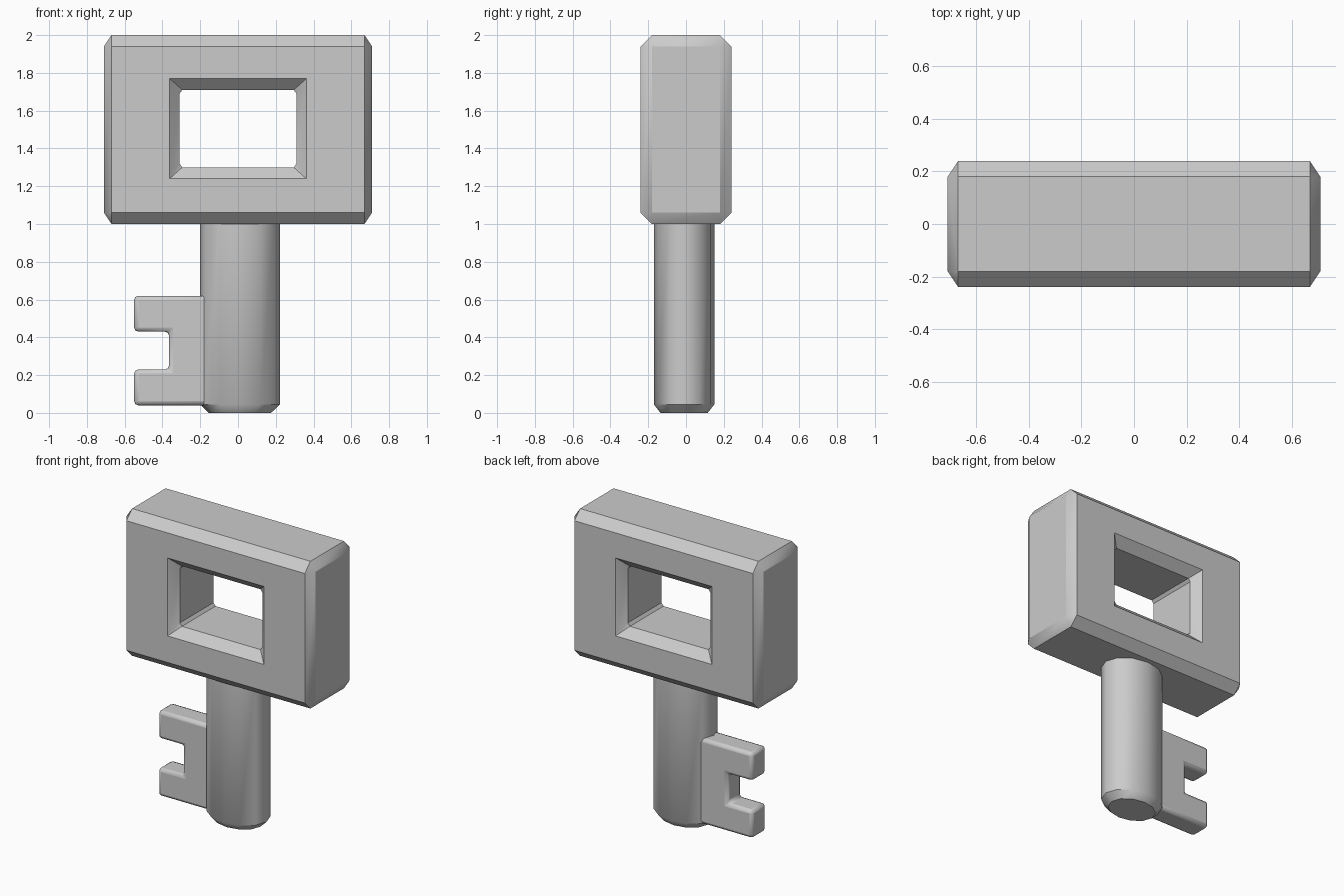
import bpy
import bmesh
import math

cube = bpy.data.objects.get("Cube")
if cube:
    bpy.data.objects.remove(cube, do_unlink=True)

grey = bpy.data.materials.new("plain_grey")
grey.use_nodes = True
grey.diffuse_color = (0.6, 0.6, 0.6, 1)
grey.node_tree.nodes["Principled BSDF"].inputs["Base Color"].default_value = (0.6, 0.6, 0.6, 1)


def finish(bm, name, angle, bevel=0):
    """Turn a bmesh into a named, shaded object."""
    bmesh.ops.remove_doubles(bm, verts=bm.verts[:], dist=0.0001)
    bmesh.ops.recalc_face_normals(bm, faces=bm.faces[:])
    mesh = bpy.data.meshes.new(name)
    bm.to_mesh(mesh)
    bm.free()
    mesh.materials.append(grey)
    obj = bpy.data.objects.new(name, mesh)
    bpy.context.collection.objects.link(obj)
    if bevel:
        mod = obj.modifiers.new("soft_edges", "BEVEL")
        mod.width = bevel
        mod.segments = 2
        mod.limit_method = "ANGLE"
    bpy.ops.object.select_all(action="DESELECT")
    obj.select_set(True)
    bpy.context.view_layer.objects.active = obj
    bpy.ops.object.shade_smooth_by_angle(angle=math.radians(angle))
    return obj


def bridge(bm, a, b):
    """Join two rings of equal length with quads."""
    n = len(a)
    for i in range(n):
        j = (i + 1) % n
        bm.faces.new((a[i], a[j], b[j], b[i]))


def corner_ring(bm, y, mid_z, half_x, half_z, cut_x=0, cut_z=0):
    """Rectangle in the xz plane with clipped corners, eight points."""
    pts = []
    for sx, sz in ((1, 1), (-1, 1), (-1, -1), (1, -1)):
        pair = [(sx * half_x, sz * (half_z - cut_z)),
                (sx * (half_x - cut_x), sz * half_z)]
        pts += pair if sx * sz > 0 else pair[::-1]
    return [bm.verts.new((x, y, mid_z + z)) for x, z in pts]


# Head: chamfered block with a flared window, as a closed loop of rings
FACE, SIDE = 0.24, 0.18
bm = bmesh.new()
rings = [
    corner_ring(bm, -FACE, 1.5, 0.67, 0.44),
    corner_ring(bm, -SIDE, 1.5, 0.71, 0.5, 0.04, 0.06),
    corner_ring(bm, SIDE, 1.5, 0.71, 0.5, 0.04, 0.06),
    corner_ring(bm, FACE, 1.5, 0.67, 0.44),
    corner_ring(bm, FACE, 1.505, 0.362, 0.265),
    corner_ring(bm, SIDE, 1.505, 0.31, 0.205, 0.015, 0.02),
    corner_ring(bm, -SIDE, 1.505, 0.31, 0.205, 0.015, 0.02),
    corner_ring(bm, -FACE, 1.505, 0.362, 0.265),
]
for k, ring in enumerate(rings):
    bridge(bm, ring, rings[(k + 1) % len(rings)])
bmesh.ops.dissolve_degenerate(bm, dist=0.0001, edges=bm.edges[:])
finish(bm, "key_head", 30)

# Shaft: twelve-sided oval post with a chamfered tip
bm = bmesh.new()
rings = []
for z, rx, ry in ((0, 0.165, 0.125), (0.045, 0.212, 0.16), (1.04, 0.212, 0.16)):
    rings.append([bm.verts.new((0.01 + rx * math.cos(a), -0.01 + ry * math.sin(a), z))
                  for a in (i * math.tau / 12 for i in range(12))])
bridge(bm, rings[0], rings[1])
bridge(bm, rings[1], rings[2])
bm.faces.new(rings[0])
bm.faces.new(rings[2])
finish(bm, "key_shaft", 40)

# Bit: notched plate with two teeth
outline = [(-0.1, 0.04), (-0.55, 0.04), (-0.55, 0.23), (-0.365, 0.23),
           (-0.365, 0.43), (-0.55, 0.43), (-0.55, 0.62), (-0.1, 0.62)]
bm = bmesh.new()
front, back = ([bm.verts.new((x, y, z)) for x, z in outline] for y in (-0.075, 0.075))
bm.faces.new(front)
bm.faces.new(back)
bridge(bm, front, back)
finish(bm, "key_bit", 40, bevel=0.022)
